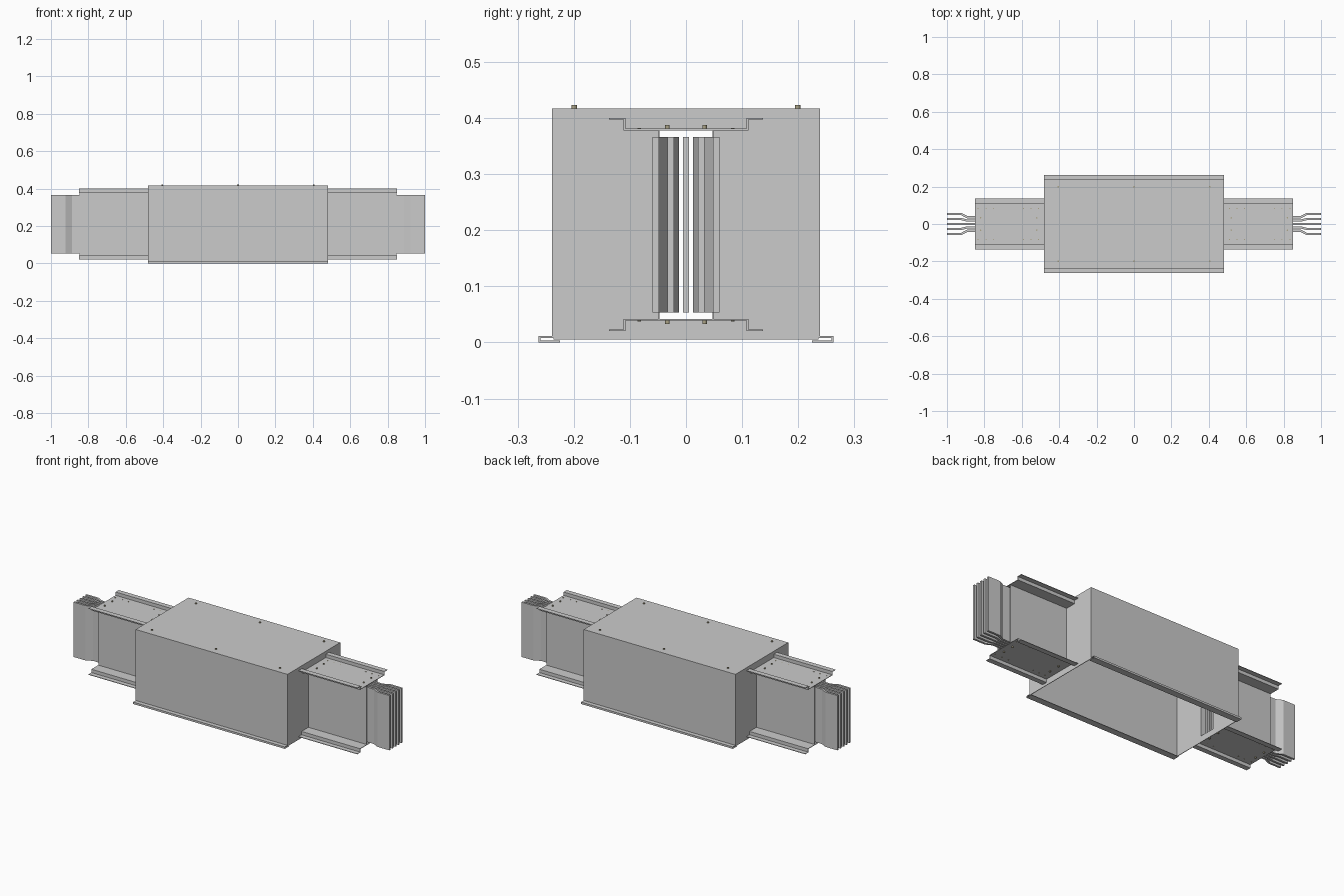
import bpy, bmesh
from mathutils import Matrix, Vector

if "Cube" in bpy.data.objects:
    bpy.data.objects.remove(bpy.data.objects["Cube"])


def material(name, rgb):
    m = bpy.data.materials.new(name)
    m.diffuse_color = (*rgb, 1)
    m.use_nodes = True
    m.node_tree.nodes["Principled BSDF"].inputs["Base Color"].default_value = m.diffuse_color
    return m


TIN = material("tinned_bar", (0.72, 0.75, 0.75))
BRASS = material("screw_brass", (0.42, 0.38, 0.25))


def finish(bm, name, mat=None):
    bmesh.ops.recalc_face_normals(bm, faces=bm.faces)
    me = bpy.data.meshes.new(name)
    bm.to_mesh(me)
    bm.free()
    ob = bpy.data.objects.new(name, me)
    bpy.context.collection.objects.link(ob)
    if mat:
        me.materials.append(mat)
    return ob


def box(name, x0, x1, y0, y1, z0, z1):
    bm = bmesh.new()
    size = Matrix.Diagonal((abs(x1 - x0), abs(y1 - y0), abs(z1 - z0), 1))
    mid = Matrix.Translation(((x0 + x1) / 2, (y0 + y1) / 2, (z0 + z1) / 2))
    bmesh.ops.create_cube(bm, size=1, matrix=mid @ size)
    return finish(bm, name)


def sheet(name, points, sweep, thickness, mat=None):
    """Open polyline swept along a vector and thickened like folded metal."""
    bm = bmesh.new()
    a = [bm.verts.new(p) for p in points]
    b = [bm.verts.new(Vector(p) + Vector(sweep)) for p in points]
    for i in range(len(a) - 1):
        bm.faces.new((a[i], a[i + 1], b[i + 1], b[i]))
    ob = finish(bm, name, mat)
    mod = ob.modifiers.new("thickness", 'SOLIDIFY')
    mod.thickness = thickness
    mod.offset = 0
    mod.use_even_offset = True
    return ob


def heads(name, spots, radius, height, sides):
    """Group of small upright screw heads centred on the given spots."""
    bm = bmesh.new()
    for p in spots:
        bmesh.ops.create_cone(bm, cap_ends=True, segments=sides, radius1=radius,
                              radius2=radius, depth=height,
                              matrix=Matrix.Translation(p))
    return finish(bm, name, BRASS)


# housing cover: top, sides and hemmed bottom lips, open underneath
half = [(0.237, 0.4155), (0.237, 0.0095), (0.261, 0.0095), (0.261, 0.0015), (0.225, 0.0015)]
profile = [(-0.48, -y, z) for y, z in reversed(half)] + [(-0.48, y, z) for y, z in half]
sheet("housing_cover", profile, (0.96, 0, 0), 0.003)

# housing lid screws
heads("housing_screws", [(x, y, 0.42) for x in (-0.405, 0, 0.405) for y in (-0.199, 0.199)],
      0.005, 0.006, 12)

for s, side in ((-1, "left"), (1, "right")):
    # end plates around the duct opening
    xa, xb = s * 0.477, s * 0.48
    for t, label in ((-1, "front"), (1, "back")):
        box(f"{side}_end_plate_{label}", xa, xb, t * 0.047, t * 0.2365, 0.005, 0.416)
    box(f"{side}_end_plate_top", xa, xb, -0.047, 0.047, 0.38, 0.416)
    box(f"{side}_end_plate_bottom", xa, xb, -0.047, 0.047, 0.005, 0.04)

    # duct side walls
    for t, label in ((-1, "front"), (1, "back")):
        box(f"{side}_duct_wall_{label}", s * 0.48, s * 0.848, t * 0.047, t * 0.049, 0.04, 0.38)

    # flanged duct covers, top and bottom, with their fasteners
    for v, level in ((-1, "bottom"), (1, "top")):
        def z(d):
            return 0.21 + v * d
        hat = [(-0.137, 0.1885), (-0.1095, 0.1885), (-0.1095, 0.1695),
               (0.1095, 0.1695), (0.1095, 0.1885), (0.137, 0.1885)]
        sheet(f"{side}_duct_cover_{level}", [(s * 0.48, y, z(d)) for y, d in hat],
              (s * 0.37, 0, 0), 0.003)
        heads(f"{side}_duct_screws_{level}",
              [(s * x, y, z(0.174)) for x in (0.52, 0.82) for y in (-0.033, 0.033)],
              0.004, 0.007, 12)
        heads(f"{side}_duct_rivets_{level}",
              [(s * x, y, z(0.1715)) for x in (0.51, 0.55, 0.59, 0.75, 0.79, 0.835)
               for y in (-0.083, 0.083)], 0.003, 0.002, 10)

    # five conductor bars fanning out beyond the duct
    for i in range(-2, 3):
        path = [(0.5, 0.018), (0.89, 0.018), (0.925, 0.027), (1.0, 0.027)]
        sheet(f"{side}_conductor_bar_{i + 3}", [(s * x, i * p, 0.053) for x, p in path],
              (0, 0, 0.313), 0.0115, TIN)
